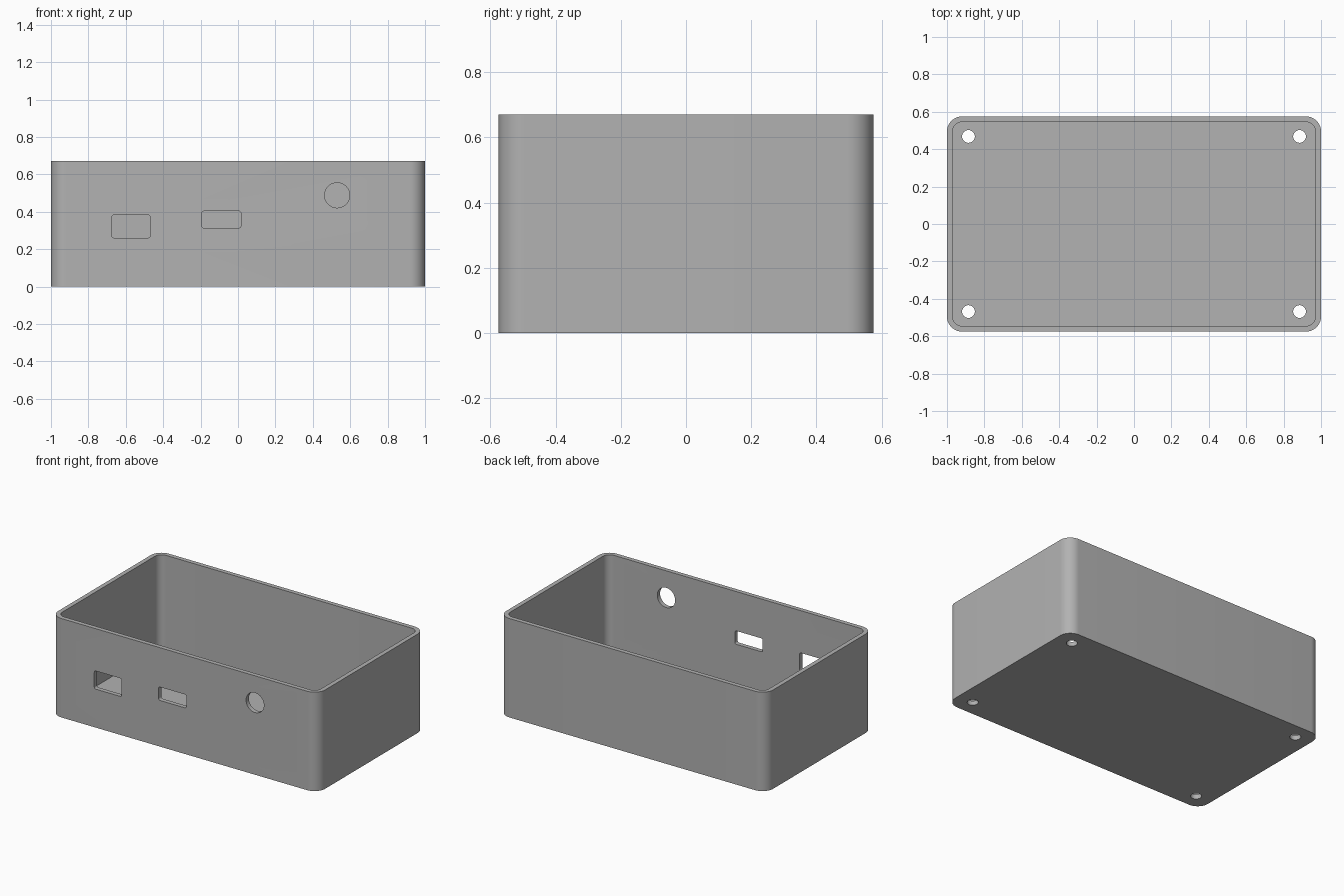
import bpy, bmesh, math
from mathutils import Matrix

cube = bpy.data.objects.get("Cube")
if cube:
    bpy.data.objects.remove(cube, do_unlink=True)

WIDTH, DEPTH, HEIGHT = 2.0, 1.15, 0.67
WALL, RADIUS = 0.03, 0.08

# One plain grey plastic
grey = bpy.data.materials.new("grey_plastic")
grey.use_nodes = True
colour = (0.445, 0.445, 0.445, 1)
grey.diffuse_color = colour
grey.node_tree.nodes["Principled BSDF"].inputs["Base Color"].default_value = colour


def rounded_prism(name, w, d, r, low, high, steps=12, matrix=Matrix()):
    """Rounded rectangle extruded from low to high along its own z axis."""
    bm = bmesh.new()
    ring = []
    for k, (sx, sy) in enumerate([(1, 1), (-1, 1), (-1, -1), (1, -1)]):
        for i in range(steps + 1):
            a = (k + i / steps) * math.pi / 2
            ring.append(bm.verts.new((sx * (w / 2 - r) + r * math.cos(a),
                                      sy * (d / 2 - r) + r * math.sin(a), low)))
    bmesh.ops.remove_doubles(bm, verts=ring, dist=1e-5)
    face = bm.faces.new([v for v in ring if v.is_valid])
    top = bmesh.ops.extrude_face_region(bm, geom=[face])["geom"]
    bmesh.ops.translate(bm, vec=(0, 0, high - low),
                        verts=[v for v in top if isinstance(v, bmesh.types.BMVert)])
    bmesh.ops.recalc_face_normals(bm, faces=bm.faces)
    bm.transform(matrix)
    mesh = bpy.data.meshes.new(name)
    bm.to_mesh(mesh)
    bm.free()
    mesh.materials.append(grey)
    obj = bpy.data.objects.new(name, mesh)
    bpy.context.collection.objects.link(obj)
    return obj


def front_cutter(name, x, z, w, h, r, steps=6):
    """Prism running through the front wall only."""
    place = Matrix.Translation((x, -DEPTH / 2, z)) @ Matrix.Rotation(math.pi / 2, 4, "X")
    return rounded_prism(name, w, h, r, -0.1, 0.1, steps, place)


# Open box: outer shell, then cavity, ports and screw holes cut away
case = rounded_prism("case", WIDTH, DEPTH, RADIUS, 0, HEIGHT)
cutters = [
    rounded_prism("cavity", WIDTH - 2 * WALL, DEPTH - 2 * WALL, RADIUS - WALL, WALL, HEIGHT + 0.1),
    front_cutter("wide_port", -0.572, 0.322, 0.206, 0.123, 0.013),
    front_cutter("slim_port", -0.089, 0.358, 0.209, 0.091, 0.013),
    front_cutter("round_port", 0.53, 0.488, 0.134, 0.134, 0.067, 10),
]
for sx in (-1, 1):
    for sy in (-1, 1):
        place = Matrix.Translation((sx * 0.885, sy * 0.468, 0))
        cutters.append(rounded_prism("screw_hole", 0.068, 0.068, 0.034, -0.1, 0.1, 8, place))

bpy.context.view_layer.objects.active = case
case.select_set(True)
for cutter in cutters:
    mod = case.modifiers.new(cutter.name, "BOOLEAN")
    mod.operation, mod.solver, mod.object = "DIFFERENCE", "EXACT", cutter
    bpy.ops.object.modifier_apply(modifier=mod.name)
    bpy.data.objects.remove(cutter, do_unlink=True)

# Smooth corners, crisp rims
bpy.ops.object.shade_smooth_by_angle(angle=math.radians(30))
